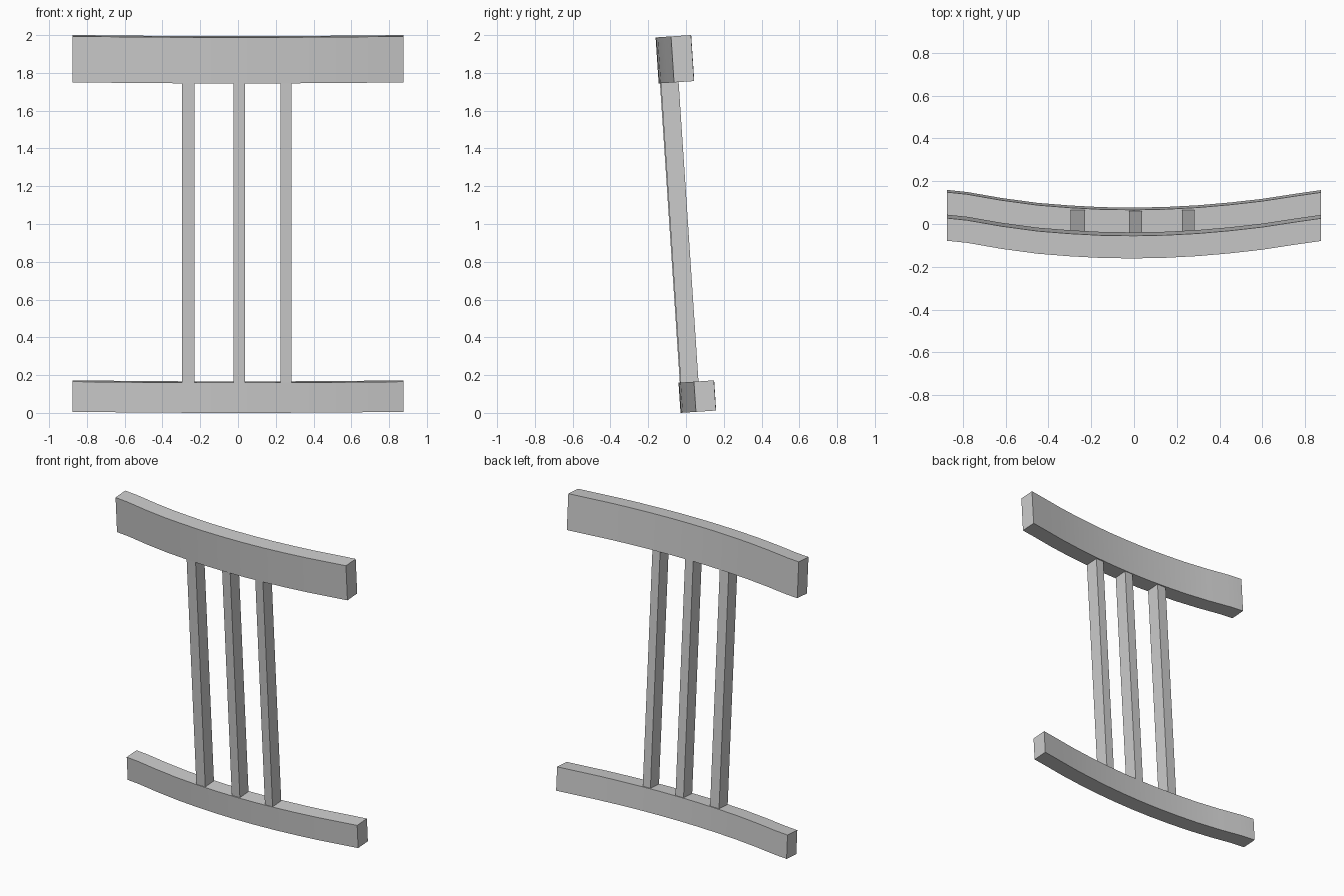
import bpy, bmesh, math
from mathutils import Matrix

if "Cube" in bpy.data.objects:
    bpy.data.objects.remove(bpy.data.objects["Cube"])

# whole back leans toward the front (-y) with height
LEAN = Matrix.Rotation(0.0663, 4, 'X')

# (x, bow) path shared by both curved rails
BOW = [(-.875, .083), (-.78, .073), (-.62, .045), (-.45, .022), (-.3, .01),
       (-.15, .002), (0, 0), (.15, .003), (.3, .011), (.45, .024),
       (.6, .041), (.75, .064), (.875, .082)]
FRONT, BACK = -0.029, 0.077


def sweep(name, path, y0, y1, z0, z1):
    """Rectangular bar swept along an (x, y offset) path, then leaned."""
    bm = bmesh.new()
    rings = [[bm.verts.new((x, y + b, z)) for y, z in
              ((y0, z0), (y1, z0), (y1, z1), (y0, z1))] for x, b in path]
    for a, b in zip(rings, rings[1:]):
        for i in range(4):
            j = (i + 1) % 4
            bm.faces.new((a[i], a[j], b[j], b[i]))
    bm.faces.new(rings[0])
    bm.faces.new(rings[-1][::-1])
    bmesh.ops.recalc_face_normals(bm, faces=bm.faces)
    bm.transform(LEAN)
    mesh = bpy.data.meshes.new(name)
    bm.to_mesh(mesh)
    bm.free()
    ob = bpy.data.objects.new(name, mesh)
    bpy.context.collection.objects.link(ob)
    bpy.ops.object.select_all(action='DESELECT')
    ob.select_set(True)
    bpy.context.view_layer.objects.active = ob
    bpy.ops.object.shade_smooth_by_angle(angle=math.radians(30))
    return ob


# curved rails
sweep("bottom_rail", BOW, FRONT, BACK, 0.002, 0.162)
sweep("top_rail", BOW, FRONT, BACK, 1.75, 1.994)

# three upright slats between the rails
for side, x0, x1, dy in (("left", -.297, -.229, .005),
                         ("middle", -.024, .037, 0),
                         ("right", .224, .282, .005)):
    sweep(side + "_slat", [(x0, dy), (x1, dy)], -0.022, 0.072, 0.162, 1.75)
